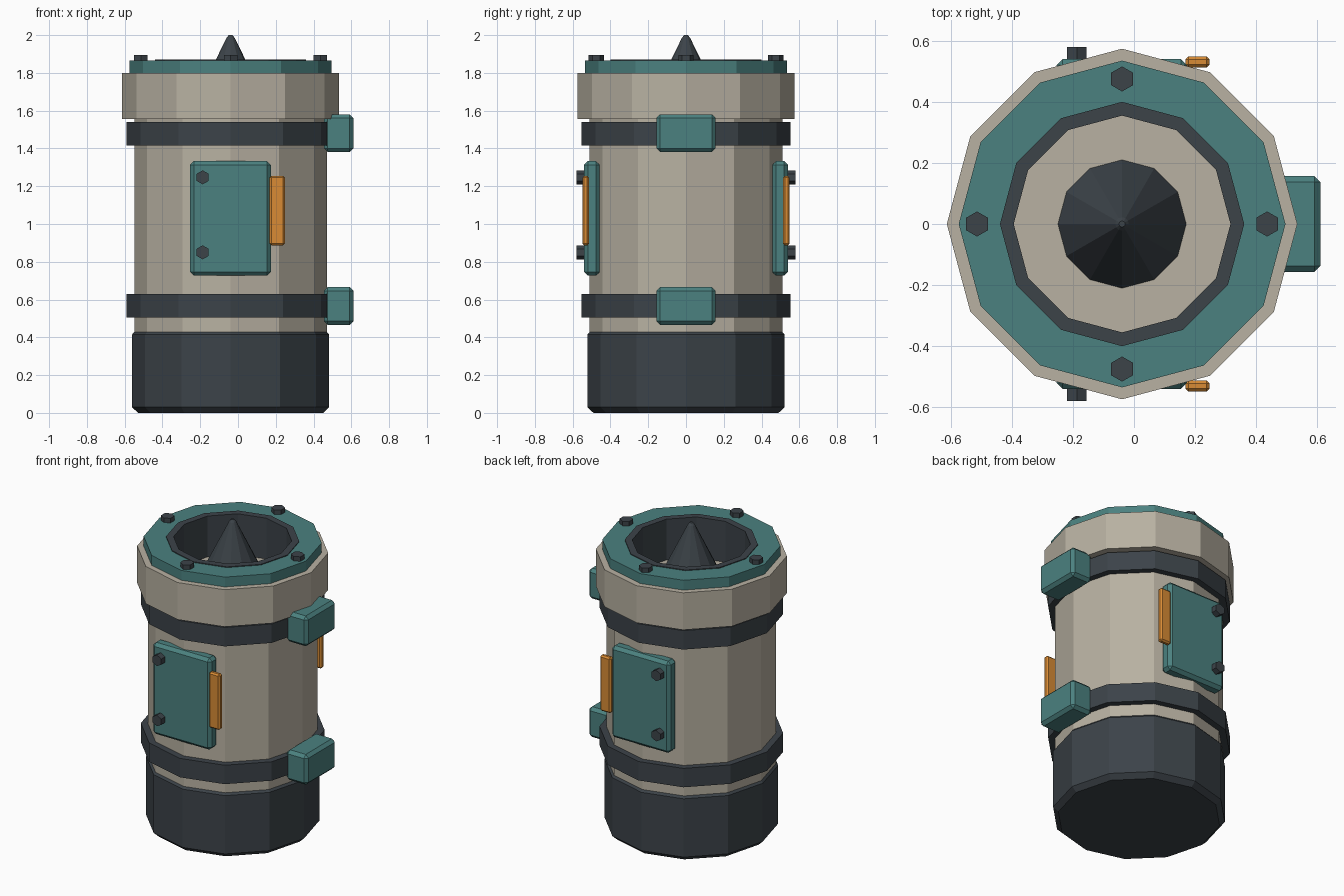
import bpy, bmesh
from math import cos, sin, pi
from mathutils import Matrix, Vector

if "Cube" in bpy.data.objects:
    bpy.data.objects.remove(bpy.data.objects["Cube"])

CX = -0.039   # x of the canister axis
SIDES = 12


def material(name, rgb):
    m = bpy.data.materials.new(name)
    m.diffuse_color = (*rgb, 1)
    m.use_nodes = True
    m.node_tree.nodes["Principled BSDF"].inputs["Base Color"].default_value = m.diffuse_color
    return m


BEIGE = material("beige_paint", (0.48, 0.44, 0.36))
DARK = material("dark_metal", (0.045, 0.056, 0.066))
TEAL = material("teal_paint", (0.07, 0.22, 0.215))
ORANGE = material("orange_paint", (0.69, 0.26, 0.035))


def finish(name, bm, mat):
    bmesh.ops.recalc_face_normals(bm, faces=bm.faces)
    me = bpy.data.meshes.new(name)
    bm.to_mesh(me)
    bm.free()
    me.materials.append(mat)
    ob = bpy.data.objects.new(name, me)
    bpy.context.collection.objects.link(ob)
    return ob


def lathe(name, profile, mat, ring=False):
    """Spin (radius, z) points round the axis; capped solid, or closed ring."""
    bm = bmesh.new()
    loops = [[bm.verts.new((CX + r * cos(2 * pi * i / SIDES), r * sin(2 * pi * i / SIDES), z))
              for i in range(SIDES)] for r, z in profile]
    pairs = list(zip(loops, loops[1:]))
    if ring:
        pairs.append((loops[-1], loops[0]))
    else:
        bm.faces.new(loops[0])
        bm.faces.new(loops[-1])
    for a, b in pairs:
        for i in range(SIDES):
            j = (i + 1) % SIDES
            bm.faces.new((a[i], a[j], b[j], b[i]))
    return finish(name, bm, mat)


def tube(name, r_in, r_out, z0, z1, mat):
    return lathe(name, [(r_in, z0), (r_out, z0), (r_out, z1), (r_in, z1)], mat, ring=True)


def mirror_y(ob):
    m = ob.modifiers.new("Mirror", 'MIRROR')
    m.use_axis = (False, True, False)


def box(name, lo, hi, bevel, mat):
    lo, hi = Vector(lo), Vector(hi)
    bm = bmesh.new()
    bmesh.ops.create_cube(bm, size=1, matrix=Matrix.Translation((lo + hi) / 2)
                          @ Matrix.Diagonal((*(hi - lo), 1)))
    ob = finish(name, bm, mat)
    b = ob.modifiers.new("Bevel", 'BEVEL')
    b.width, b.segments = bevel, 1
    return ob


def bolt(name, centre, radius, depth, rot):
    bm = bmesh.new()
    bmesh.ops.create_cone(bm, cap_ends=True, segments=6, radius1=radius, radius2=radius,
                          depth=depth, matrix=Matrix.Translation(centre) @ rot)
    return finish(name, bm, DARK)


# Canister: base, body, bands, collar
lathe("base", [(0.49, 0), (0.522, 0.03), (0.522, 0.415), (0.507, 0.432)], DARK)
lathe("body", [(0.51, 0.40), (0.51, 1.60)], BEIGE)
tube("lower_band", 0.48, 0.552, 0.505, 0.63, DARK)
tube("upper_band", 0.48, 0.552, 1.415, 1.54, DARK)
tube("collar", 0.38, 0.574, 1.555, 1.80, BEIGE)

# Open mouth: flange, dark liner, central cone
tube("flange", 0.38, 0.535, 1.79, 1.865, TEAL)
tube("mouth_liner", 0.355, 0.40, 1.58, 1.87, DARK)
lathe("nose_cone", [(0.215, 1.59), (0.022, 1.985), (0.01, 2.0)], DARK)

# Flange bolts, points along y
for i in range(4):
    a = i * pi / 2
    bolt(f"flange_bolt_{i + 1}", (CX + 0.475 * cos(a), 0.475 * sin(a), 1.872), 0.041, 0.046,
         Matrix.Identity(4))

# Mounting blocks on the right side
for label, z in (("lower", 0.566), ("upper", 1.481)):
    box(f"{label}_mount", (0.455, -0.157, z - 0.1), (0.611, 0.157, z + 0.1), 0.02, TEAL)

# Hatches with handles and hinge bolts, mirrored front to back
mirror_y(box("hatch", (-0.254, -0.54, 0.727), (0.174, -0.456, 1.333), 0.02, TEAL))
mirror_y(box("hatch_handle", (0.168, -0.549, 0.887), (0.248, -0.513, 1.255), 0.01, ORANGE))
for i, z in enumerate((0.85, 1.247)):
    mirror_y(bolt(f"hatch_bolt_{i + 1}", (-0.187, -0.555, z), 0.037, 0.05,
                  Matrix.Rotation(pi / 2, 4, 'X')))
